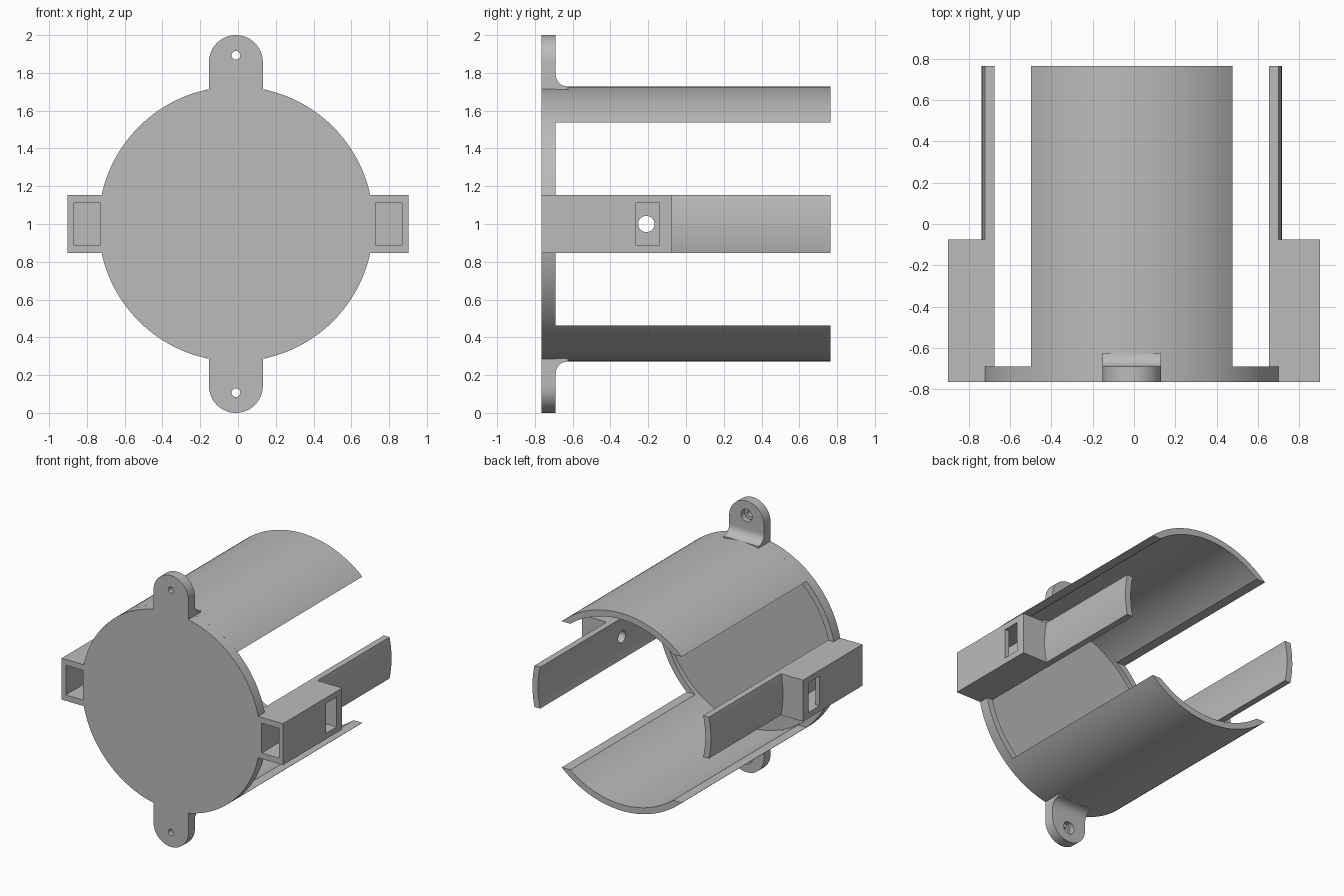
import bpy, bmesh
from math import asin, cos, sin, pi, sqrt
from mathutils import Matrix

cube = bpy.data.objects.get("Cube")
if cube:
    bpy.data.objects.remove(cube, do_unlink=True)

CX, CZ = -0.011, 1.0              # axis of the round body
R, BORE = 0.7275, 0.682           # outer and inner radius
FRONT, RIM, BACK = -0.765, -0.69, 0.765
FLOOR, BLOCK_END = -0.725, -0.075
ARM, SHELL, TAB = 0.1525, 0.5385, 0.1425

grey = bpy.data.materials.new("plain grey")
grey.use_nodes = True
COLOUR = (0.5, 0.5, 0.5, 1)
grey.diffuse_color = COLOUR
grey.node_tree.nodes["Principled BSDF"].inputs["Base Color"].default_value = COLOUR


def arc(r, a, b, n, x=0.0, z=0.0):
    return [(x + r * cos(a + (b - a) * i / n), z + r * sin(a + (b - a) * i / n))
            for i in range(n + 1)]


def circle(r, n, x=0.0, z=0.0):
    return arc(r, 0, 2 * pi, n, x, z)[:-1]


def prism(name, pts, lo, hi, axis="y"):
    """Extrude a closed profile: (x, z) along y, or (y, z) along x."""
    bm = bmesh.new()
    place = (lambda p, d: (p[0], d, p[1])) if axis == "y" else (lambda p, d: (d, p[0], p[1]))
    a = [bm.verts.new(place(p, lo)) for p in pts]
    b = [bm.verts.new(place(p, hi)) for p in pts]
    bm.faces.new(a)
    bm.faces.new(b)
    for i in range(len(pts)):
        j = (i + 1) % len(pts)
        bm.faces.new((a[i], a[j], b[j], b[i]))
    bmesh.ops.recalc_face_normals(bm, faces=bm.faces)
    mesh = bpy.data.meshes.new(name)
    bm.to_mesh(mesh)
    bm.free()
    mesh.materials.append(grey)
    ob = bpy.data.objects.new(name, mesh)
    bpy.context.collection.objects.link(ob)
    ob.location = (CX, 0, CZ)
    return ob


def box(x0, x1, y0, y1, h):
    return prism("cutter", [(x0, -h), (x1, -h), (x1, h), (x0, h)], y0, y1)


def activate(ob):
    bpy.ops.object.select_all(action="DESELECT")
    ob.select_set(True)
    bpy.context.view_layer.objects.active = ob


def cut(ob, *cutters):
    for c in cutters:
        activate(ob)
        mod = ob.modifiers.new("cut", "BOOLEAN")
        mod.operation, mod.solver, mod.object = "DIFFERENCE", "EXACT", c
        bpy.ops.object.modifier_apply(modifier=mod.name)
        bpy.data.objects.remove(c, do_unlink=True)


def flip(ob, axis):
    """Mirror a part across the body axis."""
    ob.data.transform(Matrix.Scale(-1, 4, axis))
    ob.data.flip_normals()


def sector(a_out, a_in, mid, n):
    """Ring sector whose ends are cut level."""
    return arc(R, mid - a_out, mid + a_out, n) + arc(BORE, mid + a_in, mid - a_in, n)


parts = []

# Round front plate with a shallow recess behind
plate = prism("front_plate", circle(R, 128), FRONT, RIM)
cut(plate, prism("cutter", circle(BORE, 128), FLOOR, 0))
parts.append(plate)

# Upper and lower: long shell, screw tab and its fillet
for side, name in ((1, "upper"), (-1, "lower")):
    shell = prism(name + "_shell",
                  sector(pi / 2 - asin(SHELL / R), pi / 2 - asin(SHELL / BORE), pi / 2, 48),
                  RIM, BACK)
    top = 1.0 - TAB
    tab = prism(name + "_tab", [(-TAB, 0.70), (TAB, 0.70)] + arc(TAB, 0, pi, 32, 0, top),
                FRONT, RIM)
    cut(tab, prism("cutter", circle(0.023, 24, 0, 0.893), -1, 0),
        prism("cutter", circle(0.045, 32, 0, 0.893), -0.73, 0))
    f = 0.065
    fillet = prism(name + "_fillet",
                   [(RIM - 0.01, 0.70), (RIM + f, 0.70)]
                   + arc(f, -pi / 2, -pi, 10, RIM + f, R + f) + [(RIM - 0.01, R + f)],
                   -TAB, TAB, "x")
    for ob in (shell, tab, fillet):
        if side < 0:
            flip(ob, (0, 0, 1))
        parts.append(ob)

# Left and right: hollow latch block and curved arm
for side, name in ((1, "left"), (-1, "right")):
    outer = 0.9025 - side * CX
    p0, p1 = 0.729 - side * CX, 0.869 - side * CX
    a = asin(ARM / BORE)
    block = prism(name + "_block", [(outer, -ARM), (outer, ARM)] + arc(BORE, a, -a, 24),
                  FRONT, BLOCK_END)
    cut(block, box(p0, p1, -1, -0.14, 0.11),
        box(p0 + 0.02, 1.2, -0.265, -0.14, 0.11),
        prism("cutter", circle(0.043, 32, -0.21, 0), 0.5, p0 + 0.03, "x"))
    arm = prism(name + "_arm", sector(asin(ARM / R), a, 0, 24), BLOCK_END, BACK)
    for ob in (block, arm):
        if side < 0:
            flip(ob, (1, 0, 0))
        parts.append(ob)

# Keep the plate rim clear of the right pocket
cut(plate, box(-p1, -p0, -1, -0.5, 0.11))

for ob in parts:
    activate(ob)
    bpy.ops.object.shade_smooth_by_angle(angle=0.5)
